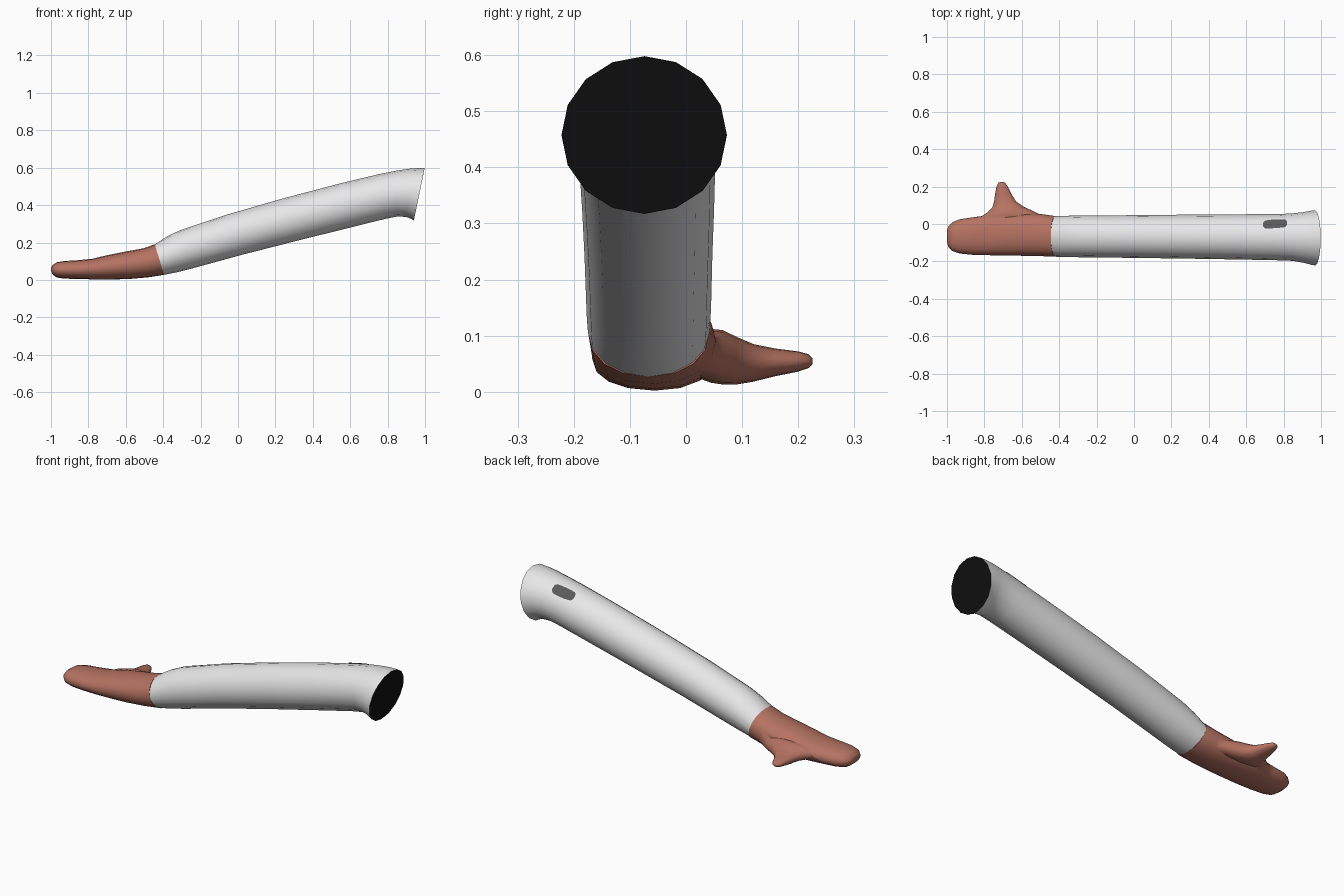
import bpy, bmesh, math
from mathutils import Vector
from mathutils.bvhtree import BVHTree

if "Cube" in bpy.data.objects:
    bpy.data.objects.remove(bpy.data.objects["Cube"])


def material(name, rgb):
    m = bpy.data.materials.new(name)
    m.diffuse_color = (*rgb, 1)
    m.use_nodes = True
    m.node_tree.nodes["Principled BSDF"].inputs["Base Color"].default_value = m.diffuse_color
    return m


WHITE = material("sleeve white", (0.8, 0.8, 0.8))
SKIN = material("skin", (0.46, 0.17, 0.12))
BLACK = material("black", (0.005, 0.005, 0.005))
GREY = material("patch grey", (0.1, 0.1, 0.1))


def finish(name, bm, mats, smooth=True):
    bmesh.ops.recalc_face_normals(bm, faces=bm.faces)
    mesh = bpy.data.meshes.new(name)
    bm.to_mesh(mesh)
    ob = bpy.data.objects.new(name, mesh)
    bpy.context.collection.objects.link(ob)
    for m in mats:
        mesh.materials.append(m)
    if smooth:
        bpy.ops.object.select_all(action='DESELECT')
        ob.select_set(True)
        bpy.context.view_layer.objects.active = ob
        bpy.ops.object.shade_smooth_by_angle(angle=math.radians(50))
    return ob


def power(v, p):
    return math.copysign(abs(v) ** p, v)


def loft(rings, sides=16, p=1.0):
    """Skin rings given as (centre, half axis a, half axis b); returns bmesh and end caps."""
    bm = bmesh.new()
    loops = []
    for c, a, b in rings:
        angles = [2 * math.pi * i / sides for i in range(sides)]
        loops.append([bm.verts.new(c + a * power(math.cos(t), p) + b * power(math.sin(t), p))
                      for t in angles])
    for l0, l1 in zip(loops, loops[1:]):
        for i in range(sides):
            j = (i + 1) % sides
            bm.faces.new((l0[i], l0[j], l1[j], l1[i]))
    return bm, bm.faces.new(loops[0]), bm.faces.new(loops[-1])


def arm_rings(rows):
    """Rows: top x, top z, bottom x, bottom z, front y, back y."""
    out = []
    for xt, zt, xb, zb, y0, y1 in rows:
        ym = (y0 + y1) / 2
        top, bot = Vector((xt, ym, zt)), Vector((xb, ym, zb))
        out.append(((top + bot) / 2, Vector((0, (y1 - y0) / 2, 0)), (top - bot) / 2))
    return out


# Sleeve with flared shoulder end
bm, wrist, shoulder = loft(arm_rings([
    (-.445, .19, -.395, .027, -.175, .042),
    (-.38, .232, -.33, .04, -.177, .044),
    (-.31, .266, -.25, .06, -.178, .045),
    (-.05, .352, .02, .134, -.181, .047),
    (.25, .438, .31, .208, -.185, .05),
    (.55, .517, .60, .28, -.190, .052),
    (.76, .567, .79, .327, -.194, .053),
    (.85, .585, .85, .339, -.197, .057),
    (.92, .595, .90, .337, -.208, .064),
    (.965, .598, .93, .325, -.218, .071),
    (.998, .598, .94, .317, -.222, .073)]))
shoulder.material_index = 1
wrist.material_index = 1
tree = BVHTree.FromBMesh(bm)
finish("sleeve", bm, [WHITE, BLACK])

# Mitten-shaped hand
bm, _, _ = loft(arm_rings([
    (-1.0, .063, -1.0, .048, -.095, -.035),
    (-.994, .077, -.992, .03, -.122, -.012),
    (-.97, .094, -.97, .013, -.145, .01),
    (-.93, .101, -.93, .007, -.158, .026),
    (-.86, .105, -.86, .005, -.165, .036),
    (-.78, .113, -.77, .003, -.167, .047),
    (-.70, .132, -.69, .002, -.168, .055),
    (-.60, .152, -.58, .005, -.17, .057),
    (-.51, .168, -.48, .014, -.172, .053),
    (-.445, .19, -.395, .027, -.175, .042)]), p=.92)
hand = finish("hand", bm, [SKIN])

# Thumb, flared where it leaves the palm: y, x range, z range
rows = [(.02, -.83, -.46, .025, .105), (.045, -.81, -.49, .016, .112),
        (.065, -.78, -.53, .013, .11), (.09, -.757, -.585, .013, .098),
        (.12, -.748, -.63, .018, .085), (.16, -.743, -.655, .028, .077),
        (.20, -.735, -.675, .036, .072), (.218, -.727, -.687, .042, .067),
        (.225, -.717, -.697, .049, .06)]
bm, _, _ = loft([(Vector(((x0 + x1) / 2, y, (z0 + z1) / 2)), Vector(((x1 - x0) / 2, 0, 0)),
                  Vector((0, 0, (z1 - z0) / 2))) for y, x0, x1, z0, z1 in rows])
thumb = finish("thumb", bm, [SKIN])

# Join thumb into the palm
union = hand.modifiers.new("thumb union", 'BOOLEAN')
union.operation = 'UNION'
union.solver = 'EXACT'
union.object = thumb
bpy.ops.object.select_all(action='DESELECT')
bpy.context.view_layer.objects.active = hand
hand.select_set(True)
bpy.ops.object.modifier_apply(modifier=union.name)
bpy.data.objects.remove(thumb)
bpy.ops.object.shade_smooth_by_angle(angle=math.radians(50))

# Small rounded patch laid on the upper sleeve
bm = bmesh.new()
columns = []
for dx, half in [(-.063, .011), (-.053, .021), (-.02, .023), (.02, .023), (.053, .021), (.063, .011)]:
    col = []
    for k in range(5):
        x, y = .754 + dx, .001 + half * (k / 2 - 1) + dx * .06
        hit = tree.ray_cast(Vector((x, y, 2)), Vector((0, 0, -1)))[0]
        col.append(bm.verts.new((x, y, hit.z + .004)))
    columns.append(col)
for c0, c1 in zip(columns, columns[1:]):
    for k in range(4):
        bm.faces.new((c0[k], c1[k], c1[k + 1], c0[k + 1]))
finish("sleeve_patch", bm, [GREY])
